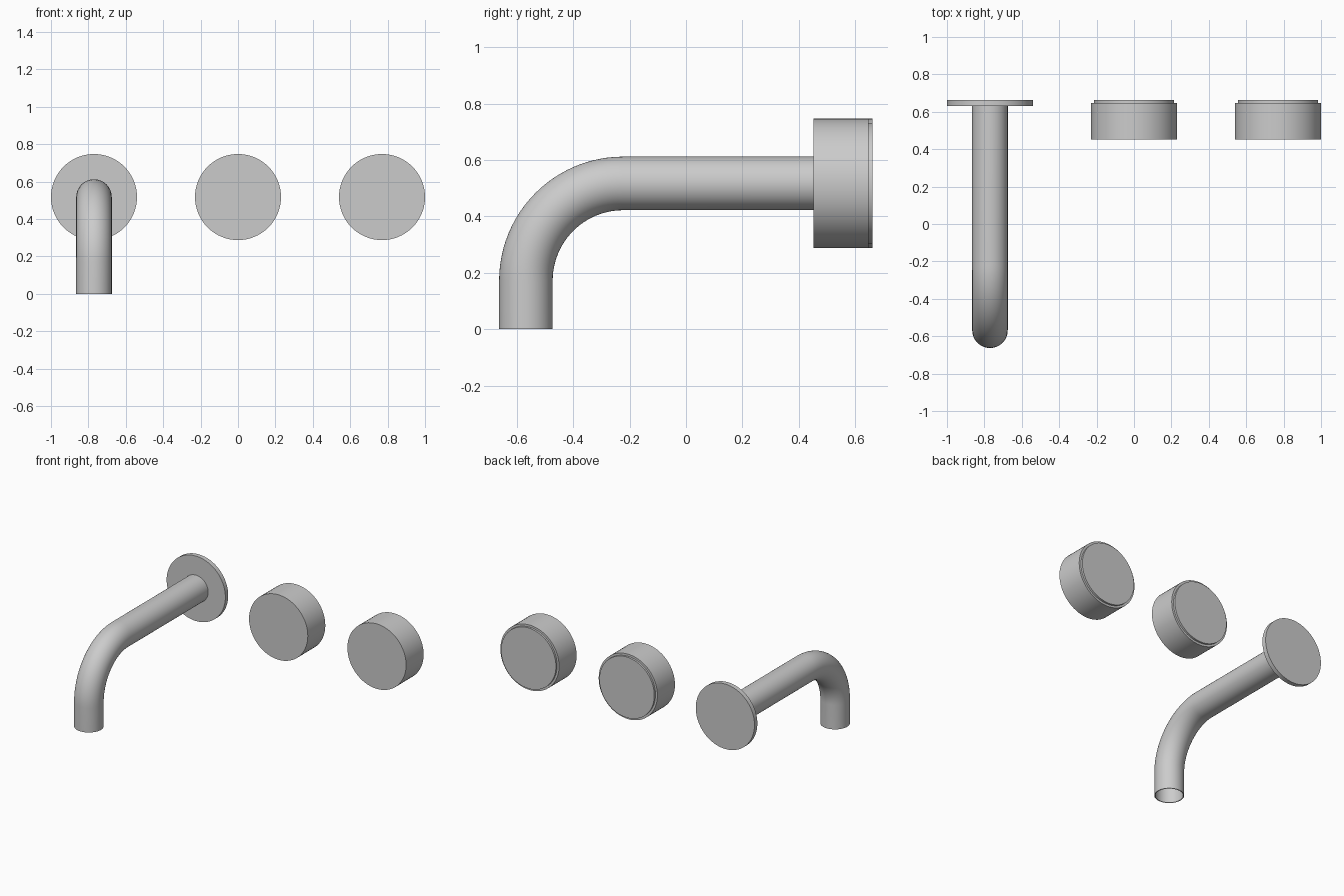
import bpy, bmesh, math
from mathutils import Vector

if "Cube" in bpy.data.objects:
    bpy.data.objects.remove(bpy.data.objects["Cube"])

SEG = 64
Z = 0.517          # height of the wall axis
SPACING = 0.77     # distance between fittings


def loft(name, rings, cap):
    """Skin a list of rings (centre, in-plane axis, radius); rings share the x axis."""
    bm = bmesh.new()
    loops = []
    for centre, axis, r in rings:
        loop = []
        for i in range(SEG):
            a = 2 * math.pi * i / SEG
            loop.append(bm.verts.new(Vector(centre) + r * (math.cos(a) * Vector((1, 0, 0)) + math.sin(a) * Vector(axis))))
        loops.append(loop)
    for a, b in zip(loops, loops[1:]):
        for i in range(SEG):
            j = (i + 1) % SEG
            bm.faces.new((a[i], a[j], b[j], b[i]))
    if cap:
        bm.faces.new(loops[0])
        bm.faces.new(loops[-1])
    bmesh.ops.recalc_face_normals(bm, faces=bm.faces)
    mesh = bpy.data.meshes.new(name)
    bm.to_mesh(mesh)
    bm.free()
    ob = bpy.data.objects.new(name, mesh)
    bpy.context.collection.objects.link(ob)
    bpy.ops.object.select_all(action='DESELECT')
    ob.select_set(True)
    bpy.context.view_layer.objects.active = ob
    bpy.ops.object.shade_smooth_by_angle(angle=math.radians(35))
    return ob


def turned(name, x, profile):
    """Solid of revolution about the y axis from (y, radius) pairs."""
    return loft(name, [((x, y, Z), (0, 0, 1), r) for y, r in profile], True)


# Wall flange behind the spout
turned("spout_flange", -SPACING, [(0.63, 0.23), (0.662, 0.23)])

# Two handles, each with a slightly smaller backing plate
for side, x in (("middle", 0), ("right", SPACING)):
    turned(side + "_handle", x, [(0.452, 0.23), (0.648, 0.23), (0.648, 0.215), (0.662, 0.215)])

# Spout path: wall, straight run, quarter bend, straight drop
BEND, TIP_Y, R, WALL = 0.345, -0.568, 0.095, 0.006
path = [((-SPACING, 0.632, Z), (0, 0, 1))]
for i in range(25):
    a = math.pi / 2 * (1 + i / 24)
    d = (0, math.cos(a), math.sin(a))
    path.append(((-SPACING, TIP_Y + BEND + BEND * d[1], Z - BEND + BEND * d[2]), d))
path.append(((-SPACING, TIP_Y, 0), (0, -1, 0)))

# Thin-walled spout, open at the tip
outer = [(p, d, R) for p, d in path]
inner = [(p, d, R - WALL) for p, d in reversed(path)]
loft("spout", outer + inner, False)
